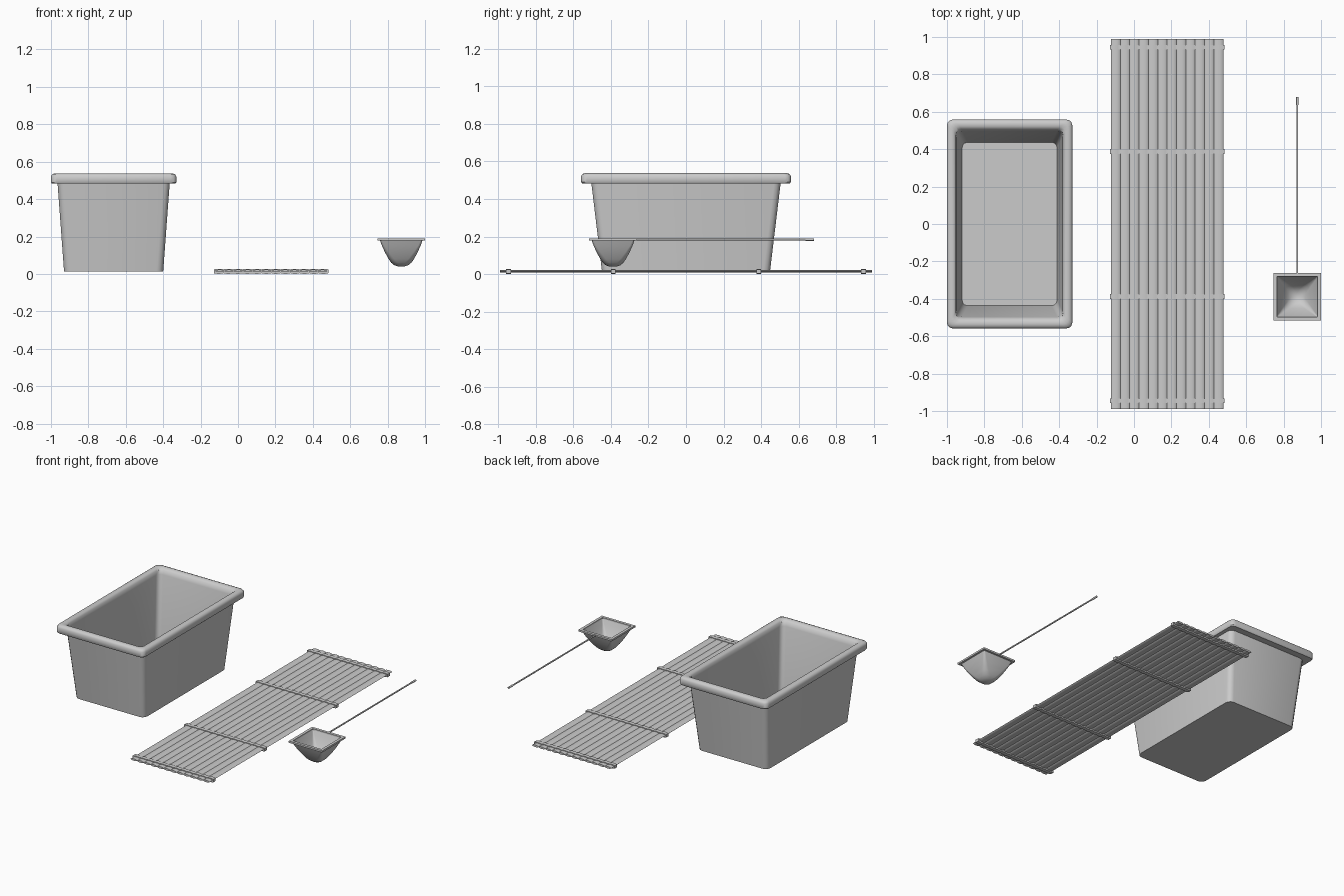
import bpy
from math import sin, cos, pi

if "Cube" in bpy.data.objects:
    bpy.data.objects.remove(bpy.data.objects["Cube"])


def make_mesh(name, verts, faces, angle=None):
    me = bpy.data.meshes.new(name)
    me.from_pydata(verts, [], faces)
    me.update()
    ob = bpy.data.objects.new(name, me)
    bpy.context.collection.objects.link(ob)
    bpy.ops.object.select_all(action='DESELECT')
    ob.select_set(True)
    bpy.context.view_layer.objects.active = ob
    bpy.ops.object.mode_set(mode='EDIT')
    bpy.ops.mesh.select_all(action='SELECT')
    bpy.ops.mesh.normals_make_consistent(inside=False)
    bpy.ops.object.mode_set(mode='OBJECT')
    if angle:
        bpy.ops.object.shade_smooth_by_angle(angle=angle)
    return ob


def loft(name, rings, cap_start=True, cap_end=True, closed=False, angle=None):
    n = len(rings[0])
    verts = [p for r in rings for p in r]
    faces = []
    for i in range(len(rings) if closed else len(rings) - 1):
        a, b = i * n, ((i + 1) % len(rings)) * n
        faces += [(a + j, a + (j + 1) % n, b + (j + 1) % n, b + j) for j in range(n)]
    if cap_start and not closed:
        faces.append(tuple(range(n)))
    if cap_end and not closed:
        faces.append(tuple(range((len(rings) - 1) * n, len(rings) * n)))
    return make_mesh(name, verts, faces, angle)


def round_rect(cx, cy, hx, hy, r, z, seg=3):
    pts = []
    for k, (sx, sy) in enumerate([(1, 1), (-1, 1), (-1, -1), (1, -1)]):
        for s in range(seg + 1):
            a = (k + s / seg) * pi / 2
            pts.append((cx + sx * (hx - r) + r * cos(a), cy + sy * (hy - r) + r * sin(a), z))
    return pts


def extrude_y(name, profile, y0, y1, angle=None):
    return loft(name, [[(x, y, z) for x, z in profile] for y in (y0, y1)], angle=angle)


# Tub: outer wall, rolled rim, inner wall and floor as one lofted shell
tub_profile = [
    (.265, .447, .035, .013), (.300, .504, .035, .487),
    (.330, .553, .03, .483), (.335, .558, .03, .490),
    (.335, .558, .03, .522), (.328, .551, .03, .533),
    (.315, .538, .03, .538), (.298, .521, .03, .537),
    (.287, .506, .03, .526), (.284, .497, .03, .500), (.254, .437, .03, .026)]
loft("tub", [round_rect(-.665, 0, hx, hy, r, z) for hx, hy, r, z in tub_profile], angle=.7)

# Mat slats
COUNT, PITCH, X0 = 12, .05, -.123
for i in range(COUNT):
    cx = X0 + (i + .5) * PITCH
    prof = [(cx + .0252 * cos(a * pi / 5), .016 + .007 * sin(a * pi / 5)) for a in range(10)]
    extrude_y("mat_slat", prof, -.99, .99, angle=.8)

# Cords wrapping the slats, dipping at each joint
N = COUNT * 6
top = []
for i in range(N + 1):
    t = i / N
    wave = abs(sin(pi * t * COUNT))
    top.append((X0 - .006 + t * (COUNT * PITCH + .012), .008 + .003 * wave))
profile = [(x, .016 + .0005 + h) for x, h in top] + [(x, .0135 - h * 1.2) for x, h in reversed(top)]
for y in (-.945, -.387, .387, .945):
    extrude_y("mat_cord", profile, y - .013, y + .013, angle=.5)

# Scoop frame
SX, SY = .873, -.388
frame = [[(SX + sx * h, SY + sy * h, z) for h, z in
          [(.127, .178), (.127, .19), (.108, .19), (.108, .178)]]
         for sx, sy in [(1, 1), (-1, 1), (-1, -1), (1, -1)]]
loft("scoop_frame", frame, closed=True)

# Scoop bowl: square mouth easing into a rounded base
outer = [(.114, .01, .180), (.103, .014, .150), (.087, .022, .115), (.068, .03, .080),
         (.054, .034, .060), (.038, .032, .047), (.018, .017, .040)]
rings = [round_rect(SX, SY, h, h, r, z, 4) for h, r, z in outer]
inner = [round_rect(SX, SY, h - .005, h - .005, max(r - .005, .004), z + .004, 4)
         for h, r, z in reversed(outer)]
n = len(rings[0])
bowl = loft("scoop_bowl", [outer_ring for outer_ring in rings[::-1]] + inner[::-1],
            angle=1.0)

# Scoop handle with a slightly thicker grip end


def rod(name, r, y0, y1):
    prof = [(SX + r * cos(a * pi / 4), .184 + r * sin(a * pi / 4)) for a in range(8)]
    extrude_y(name, prof, y0, y1, angle=.9)


rod("scoop_handle", .005, SY + .115, .64)
rod("scoop_grip", .0065, .635, .68)
